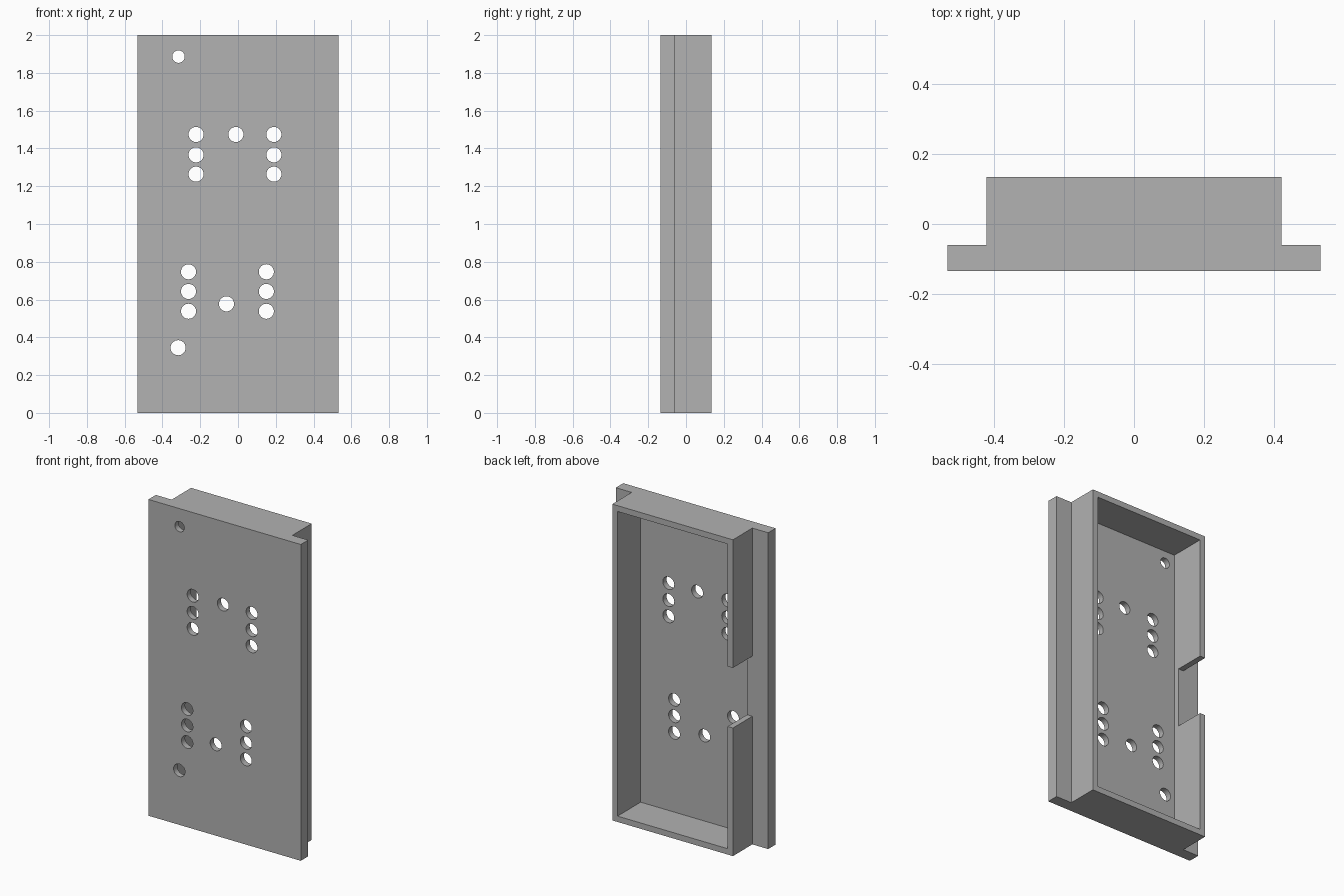
import bpy, bmesh
from mathutils import Matrix, Vector

if "Cube" in bpy.data.objects:
    bpy.data.objects.remove(bpy.data.objects["Cube"])

# Main sizes
HALF_W, BOX_W, HEIGHT = 0.533, 0.422, 2.0
FRONT, FLANGE, BACK = -0.134, -0.06, 0.134
WALL = 0.037

grey = bpy.data.materials.new("plain grey")
grey.use_nodes = True
colour = (0.445, 0.445, 0.445, 1)
grey.diffuse_color = colour
grey.node_tree.nodes["Principled BSDF"].inputs["Base Color"].default_value = colour


def make(name, bm):
    bmesh.ops.recalc_face_normals(bm, faces=bm.faces)
    mesh = bpy.data.meshes.new(name)
    bm.to_mesh(mesh)
    bm.free()
    mesh.materials.append(grey)
    obj = bpy.data.objects.new(name, mesh)
    bpy.context.collection.objects.link(obj)
    return obj


def block(name, low, high):
    low, high = Vector(low), Vector(high)
    bm = bmesh.new()
    place = Matrix.Translation((low + high) / 2) @ Matrix.Diagonal((*(high - low), 1))
    bmesh.ops.create_cube(bm, size=1, matrix=place)
    return make(name, bm)


def cut(target, cutter):
    cutter.hide_render = True
    mod = target.modifiers.new(cutter.name, "BOOLEAN")
    mod.operation, mod.solver, mod.object = "DIFFERENCE", "EXACT", cutter
    bpy.context.view_layer.objects.active = target
    bpy.ops.object.modifier_apply(modifier=mod.name)
    bpy.data.objects.remove(cutter)


# Casing: stepped cross-section with side flanges, extruded upward
half = [(HALF_W, FRONT), (HALF_W, FLANGE), (BOX_W, FLANGE), (BOX_W, BACK)]
outline = half + [(-x, y) for x, y in reversed(half)]
bm = bmesh.new()
base = bm.faces.new([bm.verts.new((x, y, 0)) for x, y in outline])
top = bmesh.ops.extrude_face_region(bm, geom=[base])["geom"]
bmesh.ops.translate(bm, vec=(0, 0, HEIGHT),
                    verts=[v for v in top if isinstance(v, bmesh.types.BMVert)])
casing = make("casing", bm)

# Open cavity at the back
inner = BOX_W - WALL
cut(casing, block("cavity", (-inner, FRONT + WALL, WALL),
                  (inner, BACK + 0.1, HEIGHT - WALL)))

# Notch in one side wall, down to the flange
cut(casing, block("notch", (-BOX_W - 0.05, FLANGE, 0.81),
                  (-inner + 0.05, BACK + 0.1, 1.19)))

# Round holes through the front plate
holes = [(x, z, 0.04) for x in (-0.222, 0.19) for z in (1.474, 1.366, 1.264)]
holes += [(x, z, 0.04) for x in (-0.262, 0.15) for z in (0.747, 0.643, 0.538)]
holes += [(-0.011, 1.474, 0.04), (-0.061, 0.577, 0.04),
          (-0.317, 0.345, 0.04), (-0.315, 1.886, 0.033)]
bm = bmesh.new()
for x, z, r in holes:
    place = Matrix.Translation((x, FRONT, z)) @ Matrix.Rotation(1.5707963, 4, "X")
    bmesh.ops.create_cone(bm, cap_ends=True, segments=32, radius1=r, radius2=r,
                          depth=0.2, matrix=place)
cut(casing, make("hole_cutter", bm))

# Smooth hole walls, sharp edges elsewhere
casing.select_set(True)
bpy.context.view_layer.objects.active = casing
bpy.ops.object.shade_smooth_by_angle()
